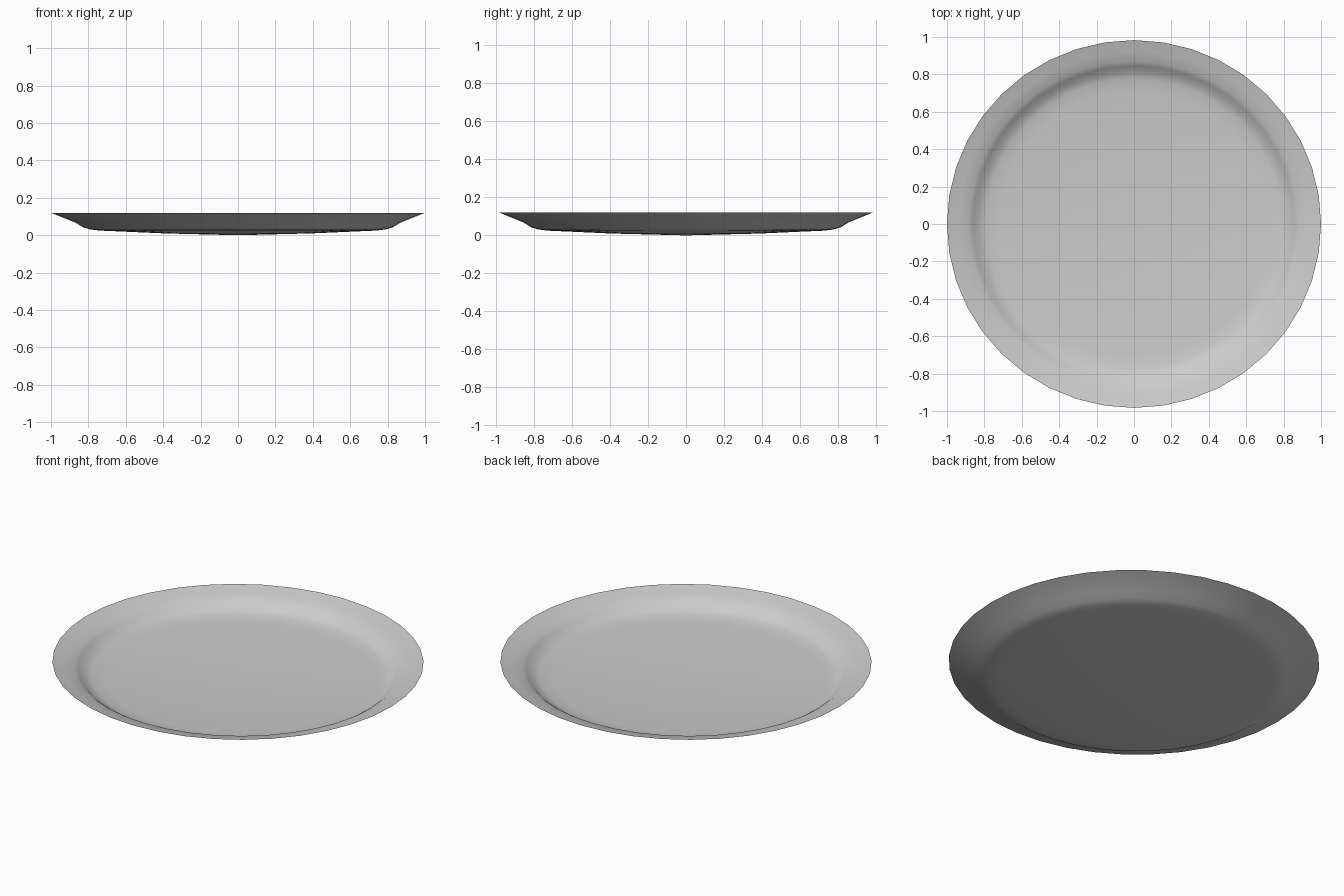
import bpy, bmesh, math

if "Cube" in bpy.data.objects:
    bpy.data.objects.remove(bpy.data.objects["Cube"])

SIDES = 40
Y_SCALE = 0.983

# Profile (radius, height): upper face from centre to rim, then underside back in
upper = [(0.40, 0.018), (0.72, 0.030), (0.79, 0.036), (0.83, 0.048),
         (0.86, 0.074), (0.885, 0.090), (0.94, 0.103), (1.0, 0.12)]
under = [(0.87, 0.068), (0.83, 0.043), (0.79, 0.031), (0.74, 0.025), (0.40, 0.010)]

bm = bmesh.new()
rings = []
for r, z in upper + under:
    ring = []
    for i in range(SIDES):
        a = 2 * math.pi * i / SIDES
        ring.append(bm.verts.new((r * math.cos(a), r * math.sin(a) * Y_SCALE, z)))
    rings.append(ring)

# Walls between neighbouring rings
for a, b in zip(rings, rings[1:]):
    for i in range(SIDES):
        j = (i + 1) % SIDES
        bm.faces.new((a[i], b[i], b[j], a[j]))

# Centre fans of the floor and the base
for ring, z in ((rings[0], 0.012), (rings[-1], 0.0)):
    centre = bm.verts.new((0, 0, z))
    for i in range(SIDES):
        bm.faces.new((centre, ring[i], ring[(i + 1) % SIDES]))

bmesh.ops.recalc_face_normals(bm, faces=bm.faces)
mesh = bpy.data.meshes.new("plate")
bm.to_mesh(mesh)
bm.free()

plate = bpy.data.objects.new("plate", mesh)
bpy.context.collection.objects.link(plate)
plate.select_set(True)
bpy.context.view_layer.objects.active = plate
bpy.ops.object.shade_smooth_by_angle(angle=math.radians(50))
